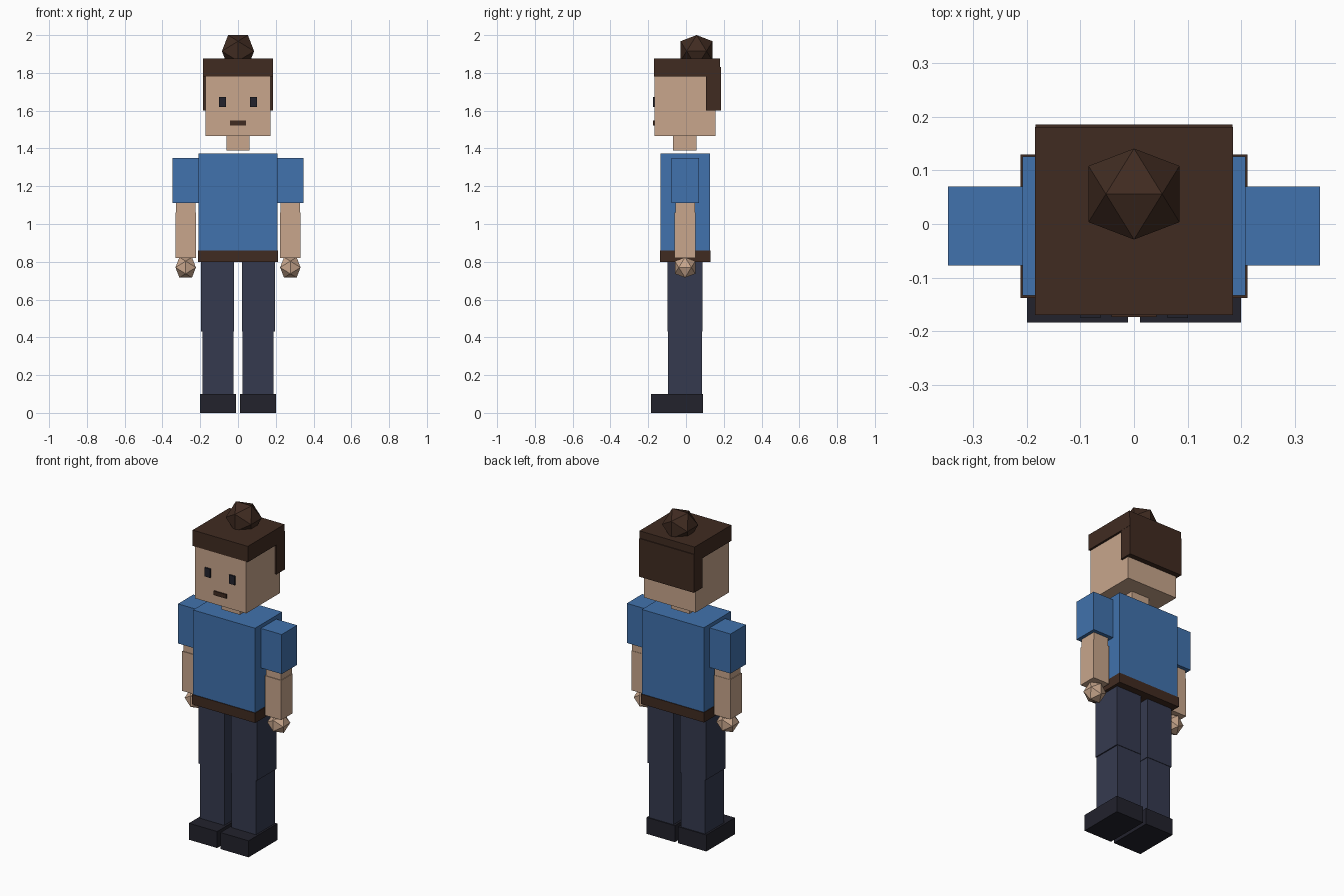
import bpy
import bmesh
from mathutils import Vector

if "Cube" in bpy.data.objects:
    bpy.data.objects.remove(bpy.data.objects["Cube"], do_unlink=True)


def linear(c):
    return c / 12.92 if c <= 0.04045 else ((c + 0.055) / 1.055) ** 2.4


def material(name, code):
    rgb = [linear(v / 255) for v in bytes.fromhex(code)] + [1.0]
    m = bpy.data.materials.new(name)
    m.use_nodes = True
    m.diffuse_color = rgb
    m.node_tree.nodes["Principled BSDF"].inputs["Base Color"].default_value = rgb
    return m


skin = material("skin", "C8A68C")
blue = material("shirt blue", "4172AD")
navy = material("trouser navy", "353A4F")
black = material("shoe black", "22222C")
brown = material("hair brown", "402B21")


def finish(name, bm, mat):
    bmesh.ops.recalc_face_normals(bm, faces=bm.faces)
    mesh = bpy.data.meshes.new(name)
    bm.to_mesh(mesh)
    bm.free()
    mesh.materials.append(mat)
    obj = bpy.data.objects.new(name, mesh)
    bpy.context.collection.objects.link(obj)
    return obj


def box(name, mat, x, y, z):
    """Box given by its (min, max) range on each axis."""
    bm = bmesh.new()
    bmesh.ops.create_cube(bm, size=1)
    for v in bm.verts:
        v.co = [(a + b) / 2 + c * (b - a) for (a, b), c in zip((x, y, z), v.co)]
    return finish(name, bm, mat)


def gem(name, mat, centre, half):
    """Icosahedron with its top edge along x, given its half extent."""
    bm = bmesh.new()
    short = half / 1.618
    for a in (-short, short):
        for b in (-half, half):
            for co in ((a, 0, b), (0, b, a), (b, a, 0)):
                bm.verts.new(Vector(co) + Vector(centre))
    bmesh.ops.convex_hull(bm, input=bm.verts)
    return finish(name, bm, mat)


def pair(side, sign):
    """Everything that is mirrored from one side to the other."""
    def part(name, mat, x, y, z):
        box(side + name, mat, sorted(sign * v for v in x), y, z)

    # Arm
    part("sleeve", blue, (0.205, 0.348), (-0.078, 0.07), (1.11, 1.35))
    part("upper_arm", skin, (0.226, 0.328), (-0.056, 0.048), (1.06, 1.2))
    part("forearm", skin, (0.222, 0.332), (-0.06, 0.05), (0.82, 1.06))
    gem(side + "hand", skin, (sign * 0.277, -0.005, 0.77), 0.054)
    # Leg
    part("thigh", navy, (0.022, 0.195), (-0.098, 0.088), (0.43, 0.81))
    part("shin", navy, (0.025, 0.188), (-0.096, 0.085), (0.1, 0.43))
    part("shoe", black, (0.011, 0.2), (-0.184, 0.091), (0, 0.1))
    # Eye
    part("eye", black, (0.063, 0.101), (-0.176, -0.167), (1.62, 1.673))


pair("left_", 1)
pair("right_", -1)

# Body
box("torso", blue, (-0.208, 0.208), (-0.134, 0.126), (0.86, 1.372))
box("belt", brown, (-0.212, 0.212), (-0.138, 0.13), (0.8, 0.86))
box("neck", skin, (-0.062, 0.062), (-0.07, 0.056), (1.39, 1.47))

# Head and hair
box("head", skin, (-0.172, 0.172), (-0.167, 0.155), (1.465, 1.82))
box("mouth", brown, (-0.042, 0.042), (-0.174, -0.166), (1.522, 1.547))
box("hair_cap", brown, (-0.185, 0.185), (-0.17, 0.181), (1.78, 1.876))
box("hair_back", brown, (-0.184, 0.184), (0.107, 0.186), (1.6, 1.832))
gem("hair_bun", brown, (0, 0.056, 1.915), 0.085)
